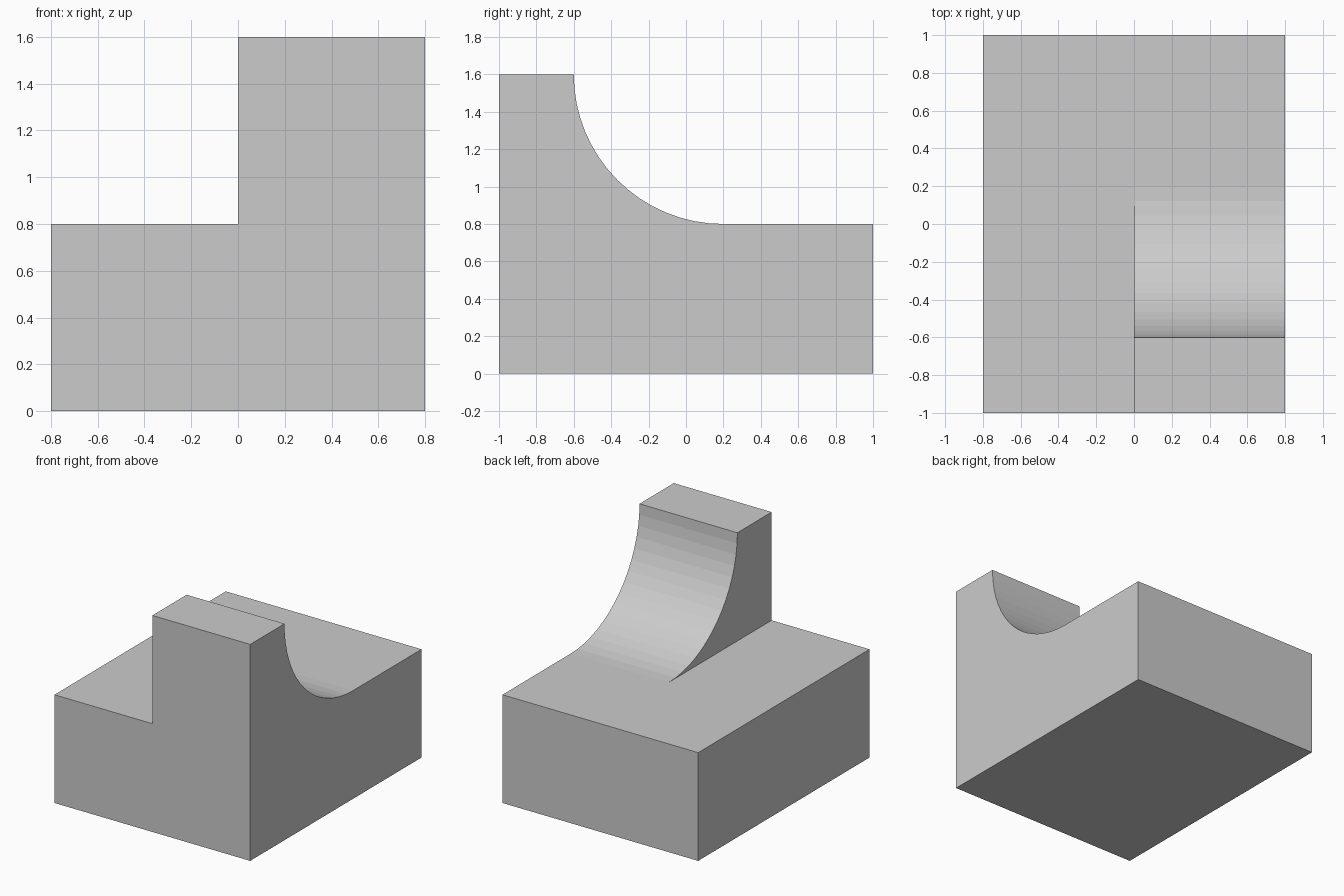
import bpy, bmesh
from math import pi, cos, sin

if "Cube" in bpy.data.objects:
    bpy.data.objects.remove(bpy.data.objects["Cube"])

W, D, LOW, HIGH = 0.8, 1.0, 0.8, 1.6   # half width, half depth, base top, tower top
R, CY, SEG = 0.8, 0.2, 16              # concave sweep radius, centre y, segments

# Concave quarter arc (y, z) from tower top down to the base top
arc = [(CY - R * cos(i * pi / 2 / SEG), HIGH - R * sin(i * pi / 2 / SEG))
       for i in range(SEG + 1)]

bm = bmesh.new()


def face(points):
    bm.faces.new([bm.verts.new(p) for p in points])


# Base: bottom, back, left side and L-shaped top
face([(-W, -D, 0), (-W, D, 0), (W, D, 0), (W, -D, 0)])
face([(-W, D, 0), (-W, D, LOW), (W, D, LOW), (W, D, 0)])
face([(-W, -D, 0), (-W, -D, LOW), (-W, D, LOW), (-W, D, 0)])
face([(-W, -D, LOW), (0, -D, LOW), (0, CY, LOW), (W, CY, LOW), (W, D, LOW), (-W, D, LOW)])

# Stepped front
face([(-W, -D, 0), (W, -D, 0), (W, -D, HIGH), (0, -D, HIGH), (0, -D, LOW), (-W, -D, LOW)])

# Right side and inner wall of the tower, both following the arc
face([(W, -D, 0), (W, D, 0), (W, D, LOW)] + [(W, y, z) for y, z in reversed(arc)] + [(W, -D, HIGH)])
face([(0, -D, LOW), (0, -D, HIGH)] + [(0, y, z) for y, z in arc])

# Tower top and concave sweep
for (y0, z0), (y1, z1) in zip([(-D, HIGH)] + arc, arc):
    face([(0, y0, z0), (W, y0, z0), (W, y1, z1), (0, y1, z1)])

bmesh.ops.remove_doubles(bm, verts=bm.verts, dist=1e-4)
bmesh.ops.recalc_face_normals(bm, faces=bm.faces)
mesh = bpy.data.meshes.new("swept_block")
bm.to_mesh(mesh)
bm.free()
bpy.context.collection.objects.link(bpy.data.objects.new("swept_block", mesh))
